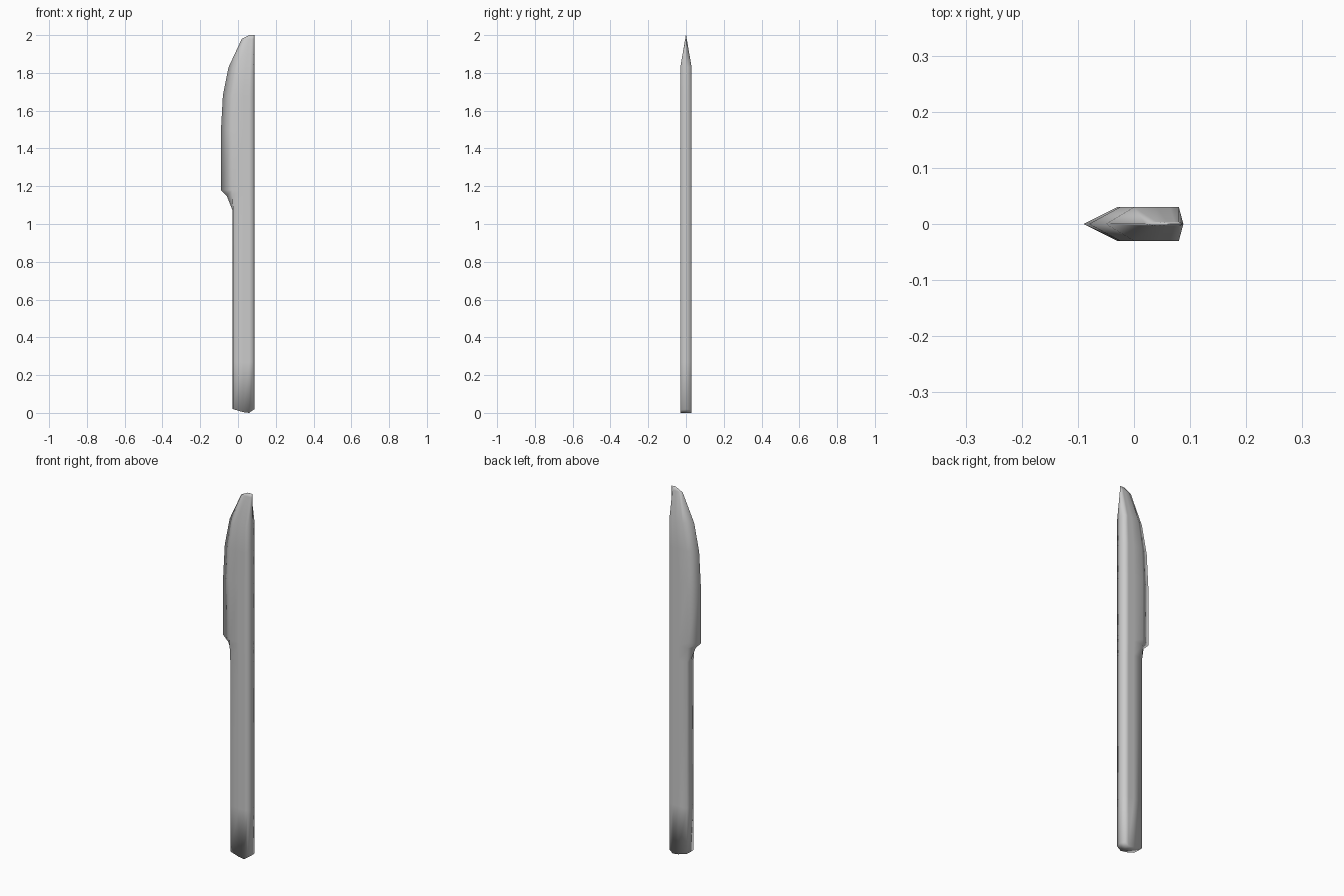
import bpy
import bmesh

cube = bpy.data.objects.get("Cube")
if cube:
    bpy.data.objects.remove(cube, do_unlink=True)

steel = bpy.data.materials.new("grey steel")
steel.use_nodes = True
grey = (0.6, 0.6, 0.6, 1)
steel.diffuse_color = grey
steel.node_tree.nodes["Principled BSDF"].inputs["Base Color"].default_value = grey

# Stations along the knife: height, cutting edge x, bevel x, half thickness
stations = [
    (0.02, -0.028, -0.026, 0.03),
    (0.27, -0.028, -0.026, 0.03),
    (1.07, -0.028, -0.026, 0.03),
    (1.15, -0.06, -0.03, 0.03),
    (1.18, -0.09, -0.03, 0.03),
    (1.50, -0.09, -0.03, 0.03),
    (1.68, -0.08, -0.025, 0.03),
    (1.83, -0.05, 0.0, 0.03),
    (1.98, 0.02, 0.04, 0.004),
    (2.00, 0.06, 0.066, 0.0008),
]
SPINE_FLAT, SPINE = 0.08, 0.088
# Rounded butt: drop of the lowest ring from edge to spine
BUTT_DROP = [0, 0, 0.016, 0.02, 0.005, 0]

bm = bmesh.new()
rings = []
for i, (z, edge, bevel, half) in enumerate(stations):
    span = SPINE_FLAT - bevel
    xs = [edge, bevel, bevel + span * 0.5, bevel + span * 0.8, SPINE_FLAT, SPINE]
    ys = [0, half, half, half, half, 0]
    zs = [z - d if i == 0 else z for d in BUTT_DROP]
    front = [bm.verts.new((x, -y, h)) for x, y, h in zip(xs, ys, zs)]
    back = [bm.verts.new((x, y, h)) for x, y, h in zip(xs[1:-1], ys[1:-1], zs[1:-1])]
    rings.append(front + back[::-1])

# Skin between neighbouring rings
for low, high in zip(rings, rings[1:]):
    for k in range(len(low)):
        n = (k + 1) % len(low)
        bm.faces.new((low[k], low[n], high[n], high[k]))

# Close the butt and the tip with strips across the thickness
for r in (rings[0], rings[-1]):
    bm.faces.new((r[0], r[1], r[-1]))
    for k in range(1, 4):
        bm.faces.new((r[k], r[k + 1], r[-k - 1], r[-k]))
    bm.faces.new((r[4], r[5], r[6]))

bmesh.ops.recalc_face_normals(bm, faces=bm.faces)
for f in bm.faces:
    f.smooth = True
mesh = bpy.data.meshes.new("knife")
bm.to_mesh(mesh)
bm.free()
mesh.materials.append(steel)
knife = bpy.data.objects.new("knife", mesh)
bpy.context.collection.objects.link(knife)
